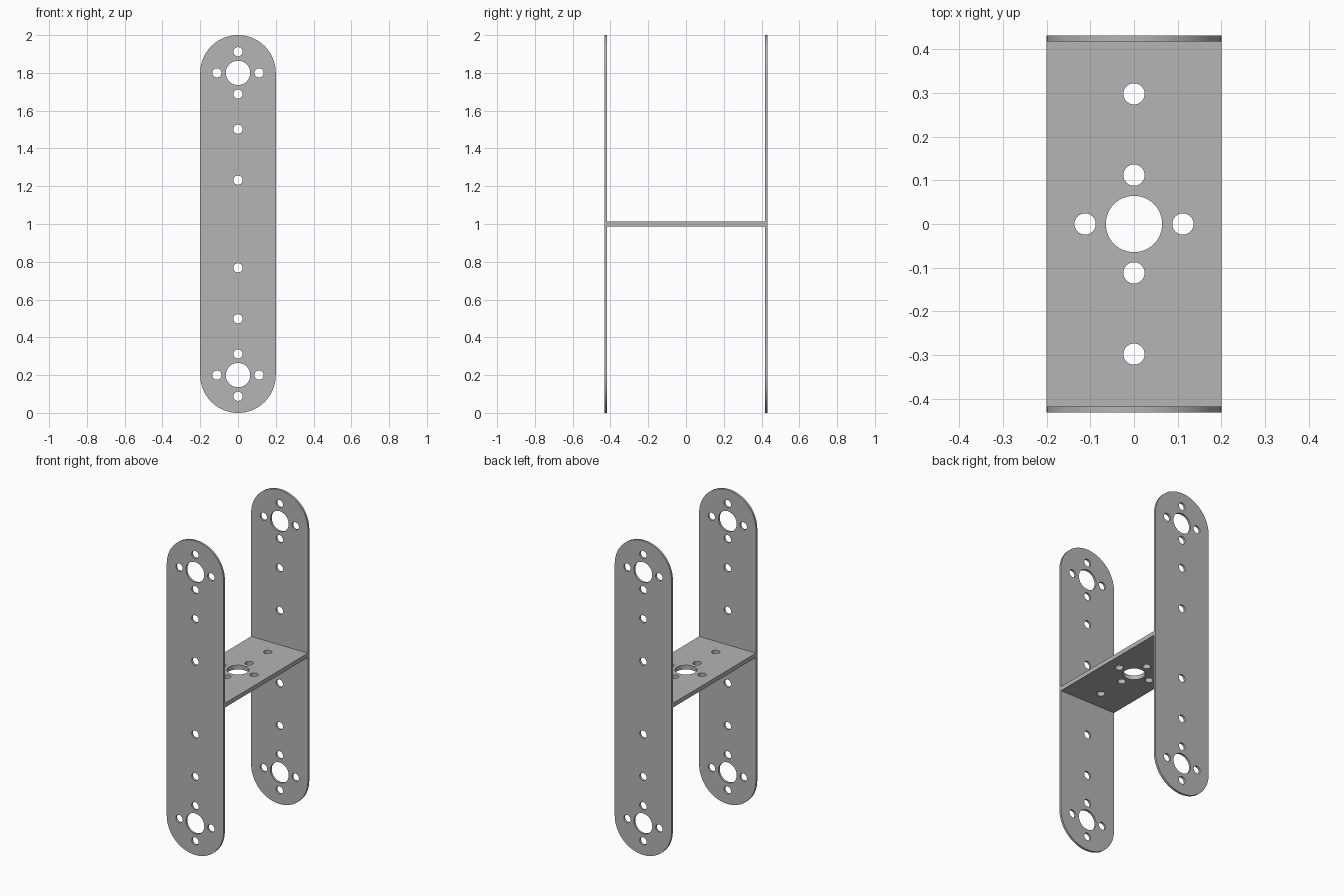
import bpy, bmesh, math

cube = bpy.data.objects.get("Cube")
if cube:
    bpy.data.objects.remove(cube, do_unlink=True)

HALF_W = 0.2        # half width of every plate
DEPTH = 0.4315      # half distance over the outer plate faces
SHEET = 0.0137      # sheet thickness
WEB = 2 * SHEET     # the web is two sheets thick
END = 0.8           # rounded end centre, measured from the middle
BIG, SMALL, RING = 0.0645, 0.0243, 0.112

grey = bpy.data.materials.new("grey metal")
grey.diffuse_color = (0.46, 0.46, 0.46, 1)
grey.use_nodes = True
grey.node_tree.nodes["Principled BSDF"].inputs["Base Color"].default_value = (0.46, 0.46, 0.46, 1)


def arc(cx, cy, r, start, sweep, n):
    return [(cx + r * math.cos(start + sweep * i / n),
             cy + r * math.sin(start + sweep * i / n)) for i in range(n + 1)]


def circle(cx, cy, r):
    return arc(cx, cy, r, 0, math.tau, 48)[:-1]


def horn_holes(cy):
    """Large centre hole with four small ones around it."""
    ring = [(RING, 0), (-RING, 0), (0, RING), (0, -RING)]
    return [circle(0, cy, BIG)] + [circle(x, cy + y, SMALL) for x, y in ring]


def sheet(name, loops, thickness, location, rotation):
    """Extrude an outline with holes into a flat plate."""
    curve = bpy.data.curves.new(name + " outline", "CURVE")
    curve.dimensions = "2D"
    curve.fill_mode = "BOTH"
    curve.extrude = thickness / 2
    for loop in loops:
        spline = curve.splines.new("POLY")
        spline.points.add(len(loop) - 1)
        for point, (x, y) in zip(spline.points, loop):
            point.co = (x, y, 0, 1)
        spline.use_cyclic_u = True
    helper = bpy.data.objects.new(name + " helper", curve)
    bpy.context.collection.objects.link(helper)
    bpy.context.view_layer.update()
    graph = bpy.context.evaluated_depsgraph_get()
    mesh = bpy.data.meshes.new_from_object(helper.evaluated_get(graph))
    bpy.data.objects.remove(helper, do_unlink=True)

    # Weld the caps to the rims
    bm = bmesh.new()
    bm.from_mesh(mesh)
    bmesh.ops.remove_doubles(bm, verts=bm.verts, dist=0.0001)
    bmesh.ops.recalc_face_normals(bm, faces=bm.faces)
    bm.to_mesh(mesh)
    bm.free()

    mesh.name = name
    mesh.materials.clear()
    mesh.materials.append(grey)
    obj = bpy.data.objects.new(name, mesh)
    bpy.context.collection.objects.link(obj)
    obj.location, obj.rotation_euler = location, rotation
    bpy.ops.object.select_all(action="DESELECT")
    obj.select_set(True)
    bpy.context.view_layer.objects.active = obj
    bpy.ops.object.shade_smooth_by_angle(angle=math.radians(30))
    return obj


# Upright side plates with round ends
side = [arc(0, END, HALF_W, 0, math.pi, 48) + arc(0, -END, HALF_W, math.pi, math.pi, 48)]
for s in (1, -1):
    side += horn_holes(s * END)
    side += [circle(0, s * z, SMALL) for z in (0.232, 0.502)]
for name, s in (("front_plate", -1), ("back_plate", 1)):
    sheet(name, side, SHEET, (0, s * (DEPTH - SHEET / 2), 1), (math.pi / 2, 0, 0))

# Horizontal web joining the side plates
y = DEPTH - SHEET
web = [[(-HALF_W, -y), (HALF_W, -y), (HALF_W, y), (-HALF_W, y)]] + horn_holes(0)
web += [circle(0, s * 0.298, SMALL) for s in (1, -1)]
sheet("middle_web", web, WEB, (0, 0, 1), (0, 0, 0))
